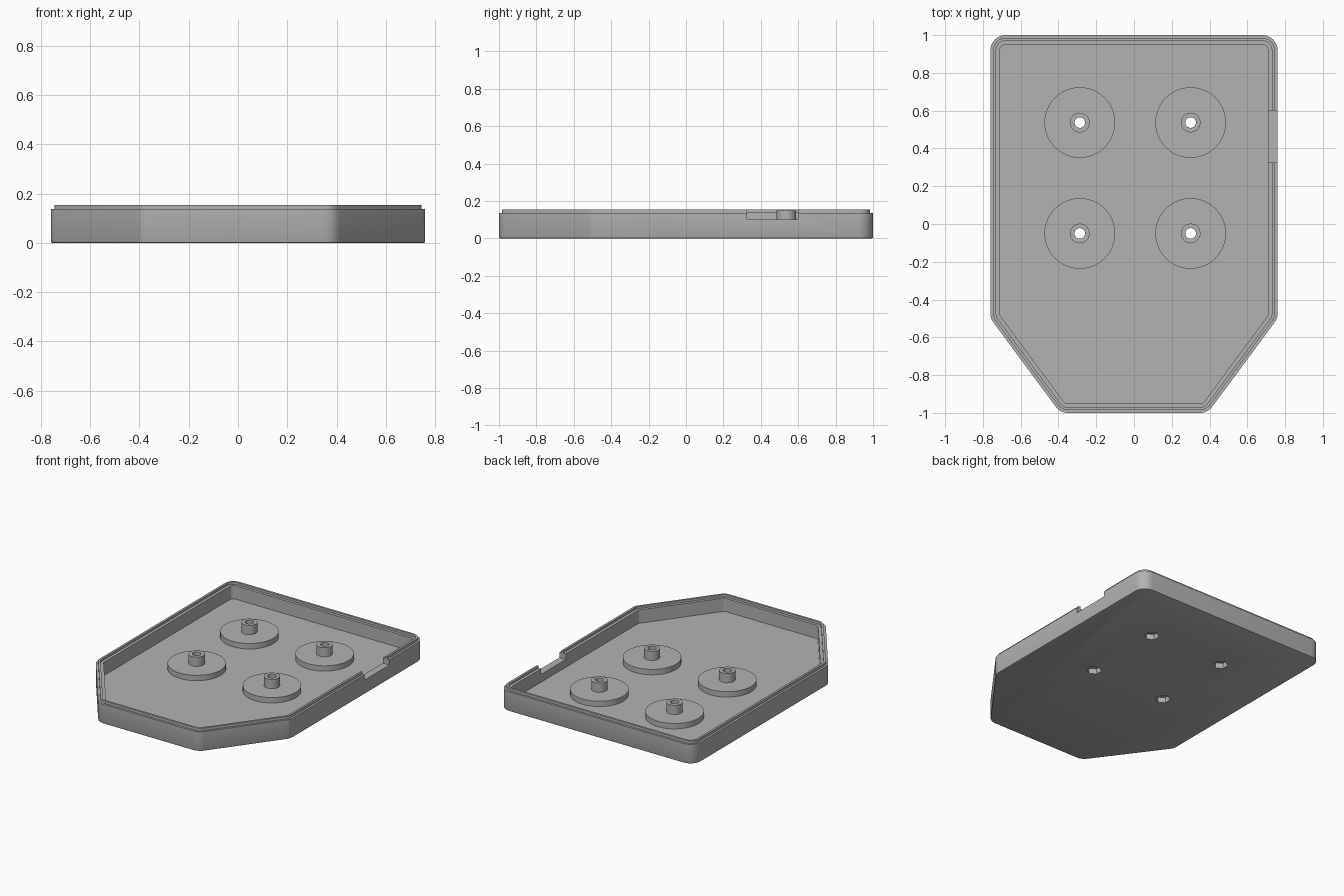
import bpy, bmesh, math
from mathutils import Vector

cube = bpy.data.objects.get("Cube")
if cube:
    bpy.data.objects.remove(cube)

grey = bpy.data.materials.new("plain_grey")
grey.use_nodes = True
COLOUR = (0.45, 0.45, 0.45, 1)
grey.diffuse_color = COLOUR
grey.node_tree.nodes["Principled BSDF"].inputs["Base Color"].default_value = COLOUR

# Outline corners, counter-clockwise
CORNERS = [Vector(p) for p in
           ((-0.39, -1), (0.39, -1), (0.76, -0.5), (0.76, 1), (-0.76, 1), (-0.76, -0.5))]
HOLES = [(x, y) for x in (-0.287, 0.3) for y in (-0.05, 0.537)]
FLOOR = 0.045


def finish(name, bm, smooth=True):
    bmesh.ops.recalc_face_normals(bm, faces=bm.faces)
    mesh = bpy.data.meshes.new(name)
    bm.to_mesh(mesh)
    bm.free()
    mesh.materials.append(grey)
    obj = bpy.data.objects.new(name, mesh)
    bpy.context.collection.objects.link(obj)
    if smooth:
        smooth_object(obj)
    return obj


def smooth_object(obj):
    bpy.ops.object.select_all(action="DESELECT")
    obj.select_set(True)
    bpy.context.view_layer.objects.active = obj
    bpy.ops.object.shade_smooth_by_angle(angle=math.radians(30))


def outline(inset, steps=8):
    """Inset the outline and round every corner."""
    radius = max(0.08 - inset, 0.02)
    points = []
    for i, corner in enumerate(CORNERS):
        before = (corner - CORNERS[i - 1]).normalized()
        after = (CORNERS[(i + 1) % len(CORNERS)] - corner).normalized()
        n0, n1 = Vector((before.y, -before.x)), Vector((after.y, -after.x))
        mitre = (n0 + n1) / (1 + n0.dot(n1))
        centre = corner - mitre * (inset + radius)
        a0, turn = math.atan2(n0.y, n0.x), n0.angle(n1)
        for s in range(steps + 1):
            a = a0 + turn * s / steps
            points.append(centre + radius * Vector((math.cos(a), math.sin(a))))
    return points


def bridge(bm, a, b):
    for i in range(len(a)):
        j = (i + 1) % len(a)
        bm.faces.new((a[i], a[j], b[j], b[i]))


def cut(target, cutter):
    mod = target.modifiers.new("cut", "BOOLEAN")
    mod.operation, mod.solver, mod.object = "DIFFERENCE", "EXACT", cutter
    bpy.context.view_layer.objects.active = target
    bpy.ops.object.modifier_apply(modifier=mod.name)
    bpy.data.objects.remove(cutter)


def prism(name, x, y, radius, sides, z0, z1):
    bm = bmesh.new()
    bmesh.ops.create_cone(bm, cap_ends=True, segments=sides, radius1=radius,
                          radius2=radius, depth=z1 - z0)
    bmesh.ops.translate(bm, verts=bm.verts, vec=(x, y, (z0 + z1) / 2))
    return finish(name, bm, False)


# Tray: wall section from the underside, over the stepped lip, to the floor
section = [(0.007, 0), (0.002, 0.002), (0, 0.007), (0, 0.137), (0.015, 0.137),
           (0.015, 0.155), (0.03, 0.155), (0.03, 0.139), (0.05, 0.139), (0.05, FLOOR)]
bm = bmesh.new()
rings = [[bm.verts.new((p.x, p.y, z)) for p in outline(inset)] for inset, z in section]
for lower, upper in zip(rings, rings[1:]):
    bridge(bm, lower, upper)
bm.faces.new(rings[0][::-1])
bm.faces.new(rings[-1])
tray = finish("tray", bm, False)

# Cable notch in the wall
bm = bmesh.new()
bmesh.ops.create_cube(bm, size=1)
bmesh.ops.scale(bm, verts=bm.verts, vec=(0.14, 0.275, 0.1))
bmesh.ops.translate(bm, verts=bm.verts, vec=(0.75, 0.4625, 0.15))
cut(tray, finish("notch_cutter", bm, False))

# Screw bores with hexagonal nut recesses underneath
for x, y in HOLES:
    cut(tray, prism("nut_cutter", x, y, 0.05, 6, -0.02, 0.038))
    cut(tray, prism("bore_cutter", x, y, 0.028, 32, 0.02, 0.1))
smooth_object(tray)

# Standoffs: a wide disc carrying a narrow hollow post
post = [(0.028, FLOOR), (0.187, FLOOR), (0.187, 0.083), (0.052, 0.083),
        (0.052, 0.148), (0.028, 0.148)]
SIDES = 48
for n, (x, y) in enumerate(HOLES):
    bm = bmesh.new()
    rings = [[bm.verts.new((x + r * math.cos(math.tau * i / SIDES),
                            y + r * math.sin(math.tau * i / SIDES), z))
              for i in range(SIDES)] for r, z in post]
    for k in range(len(rings)):
        bridge(bm, rings[k - 1], rings[k])
    finish(f"standoff_{n + 1}", bm)
